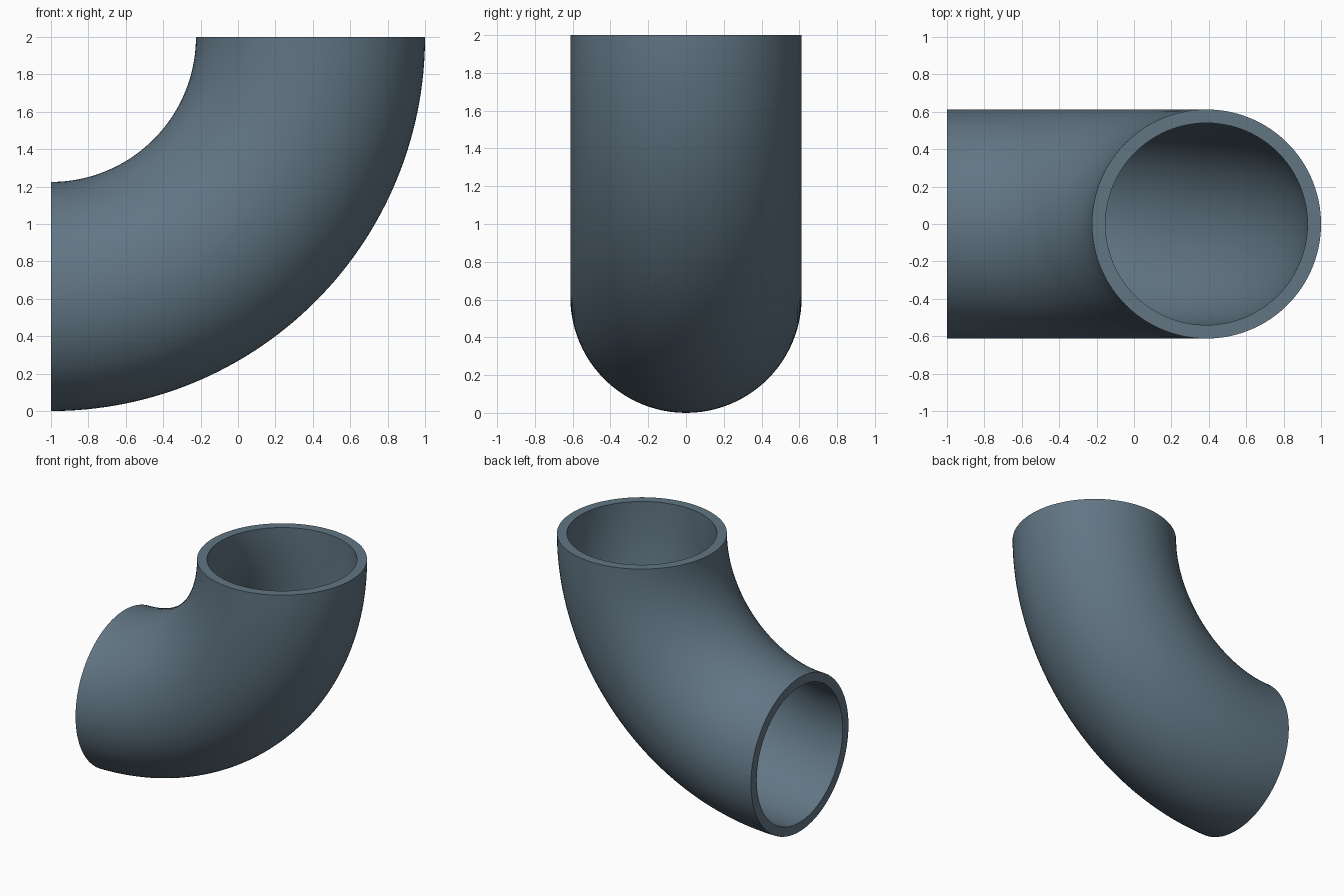
import bpy, bmesh
from math import sin, cos, pi, radians

if "Cube" in bpy.data.objects:
    bpy.data.objects.remove(bpy.data.objects["Cube"])

BEND = 1.3875          # bend radius of the centre line
OUTER, INNER = 0.6125, 0.54
SIDES, STEPS = 96, 64

bm = bmesh.new()


def ring(radius, turn):
    """Circle of vertices on the bend; turn 0 = upper end, pi/2 = side end."""
    verts = []
    for i in range(SIDES):
        a = 2 * pi * i / SIDES
        d = BEND + radius * cos(a)
        verts.append(bm.verts.new((-1 + d * cos(turn), radius * sin(a), 2 - d * sin(turn))))
    return verts


def bridge(a, b):
    for i in range(SIDES):
        j = (i + 1) % SIDES
        bm.faces.new((a[i], a[j], b[j], b[i]))


# outer and inner walls swept through a quarter turn
turns = [pi / 2 * s / STEPS for s in range(STEPS + 1)]
walls = [[ring(r, t) for t in turns] for r in (OUTER, INNER)]
for wall in walls:
    for a, b in zip(wall, wall[1:]):
        bridge(a, b)

# flat annular rims at both ends
for end in (0, -1):
    bridge(walls[0][end], walls[1][end])

bmesh.ops.recalc_face_normals(bm, faces=bm.faces)
mesh = bpy.data.meshes.new("pipe_elbow")
bm.to_mesh(mesh)
bm.free()

elbow = bpy.data.objects.new("pipe_elbow", mesh)
bpy.context.collection.objects.link(elbow)

# slate grey finish
slate = bpy.data.materials.new("slate_grey")
slate.diffuse_color = (0.12, 0.18, 0.23, 1)
slate.use_nodes = True
slate.node_tree.nodes["Principled BSDF"].inputs["Base Color"].default_value = slate.diffuse_color
mesh.materials.append(slate)

bpy.context.view_layer.objects.active = elbow
elbow.select_set(True)
bpy.ops.object.shade_smooth_by_angle(angle=radians(30))
